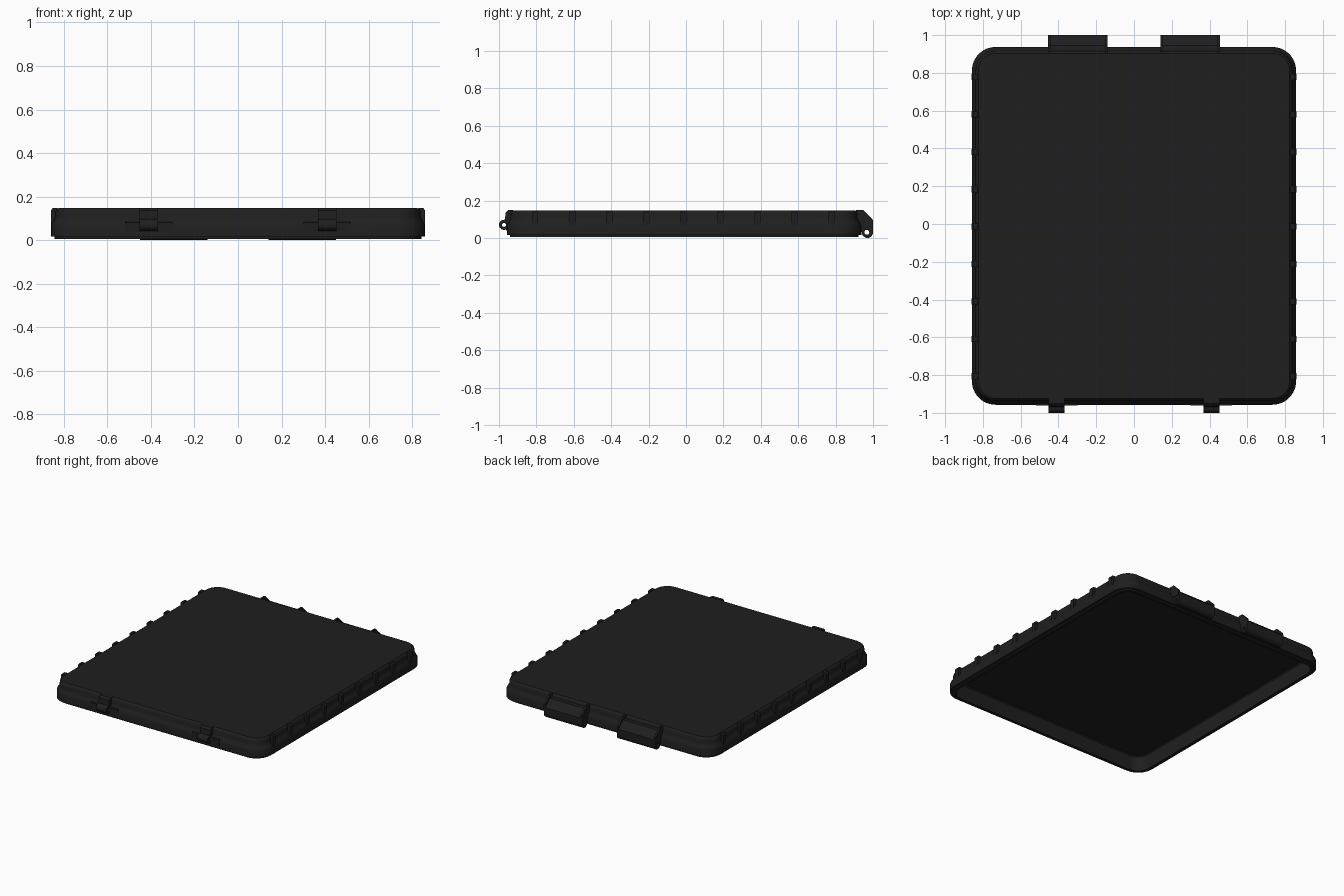
import bpy, bmesh, math

if "Cube" in bpy.data.objects:
    bpy.data.objects.remove(bpy.data.objects["Cube"])

mat = bpy.data.materials.new("matte black plastic")
mat.diffuse_color = (0.0135, 0.0135, 0.0135, 1)
mat.use_nodes = True
mat.node_tree.nodes["Principled BSDF"].inputs["Base Color"].default_value = mat.diffuse_color

X, Y0, Y1, R = 0.858, -0.957, 0.937, 0.125   # shell footprint and corner radius


def finish(ob, angle=35):
    ob.data.materials.clear()
    ob.data.materials.append(mat)
    bpy.ops.object.select_all(action='DESELECT')
    ob.select_set(True)
    bpy.context.view_layer.objects.active = ob
    bpy.ops.object.shade_smooth_by_angle(angle=math.radians(angle))
    return ob


def from_bmesh(name, bm):
    bmesh.ops.recalc_face_normals(bm, faces=bm.faces)
    me = bpy.data.meshes.new(name)
    bm.to_mesh(me)
    bm.free()
    ob = bpy.data.objects.new(name, me)
    bpy.context.collection.objects.link(ob)
    return finish(ob)


def ring(bm, inset, z, seg=12):
    """Rounded rectangle of vertices, inset from the footprint."""
    r = max(R - inset, 0.02)
    ax, b0, b1 = X - inset - r, Y0 + inset + r, Y1 - inset - r
    verts = []
    for k, (cx, cy) in enumerate([(ax, b1), (-ax, b1), (-ax, b0), (ax, b0)]):
        for i in range(seg + 1):
            a = (k + i / seg) * math.pi / 2
            verts.append(bm.verts.new((cx + r * math.cos(a), cy + r * math.sin(a), z)))
    return verts


def extrude_side(name, x, width, loops):
    """Side outline in (y, z), with optional holes, extruded along x."""
    cu = bpy.data.curves.new(name, 'CURVE')
    cu.dimensions = '2D'
    cu.fill_mode = 'BOTH'
    cu.extrude = width / 2
    for pts in loops:
        sp = cu.splines.new('POLY')
        sp.points.add(len(pts) - 1)
        for p, (y, z) in zip(sp.points, pts):
            p.co = (y, z, 0, 1)
        sp.use_cyclic_u = True
    ob = bpy.data.objects.new(name, cu)
    ob.location.x = x
    ob.rotation_euler = (math.pi / 2, 0, math.pi / 2)
    bpy.context.collection.objects.link(ob)
    bpy.ops.object.select_all(action='DESELECT')
    ob.select_set(True)
    bpy.context.view_layer.objects.active = ob
    bpy.ops.object.convert(target='MESH')
    return finish(bpy.context.view_layer.objects.active)


def arc(cy, cz, r, a0, a1, n=12):
    return [(cy + r * math.cos(math.radians(a0 + (a1 - a0) * i / n)),
             cz + r * math.sin(math.radians(a0 + (a1 - a0) * i / n))) for i in range(n + 1)]


# Hollow lid shell: ceiling, inner wall, stepped rim, outer wall with cove, top
profile = [(0.05, 0.118), (0.042, 0.11), (0.038, 0.006), (0.016, 0.006), (0.016, 0.016),
           (0.0, 0.017), (0.0, 0.07), (0.006, 0.082), (0.015, 0.094), (0.019, 0.108),
           (0.02, 0.128), (0.024, 0.14), (0.034, 0.148)]
bm = bmesh.new()
rings = [ring(bm, i, z) for i, z in profile]
for a, b in zip(rings, rings[1:]):
    for i in range(len(a)):
        j = (i + 1) % len(a)
        bm.faces.new((a[i], a[j], b[j], b[i]))
bm.faces.new(rings[0])
bm.faces.new(rings[-1])
from_bmesh("lid_shell", bm)

# Stiffening ribs along both long sides
bm = bmesh.new()
rib = [(0.828, 0.068), (0.858, 0.068), (0.859, 0.078), (0.859, 0.138), (0.85, 0.148), (0.828, 0.148)]
for s in (-1, 1):
    for k in range(9):
        y = -0.806 + k * 0.198
        ends = [[bm.verts.new((s * px, y + d, pz)) for px, pz in rib] for d in (-0.016, 0.016)]
        bm.faces.new(ends[0])
        bm.faces.new(ends[1])
        for i in range(len(rib)):
            j = (i + 1) % len(rib)
            bm.faces.new((ends[0][i], ends[0][j], ends[1][j], ends[1][i]))
from_bmesh("side_ribs", bm)

for s, side in ((-1, "left"), (1, "right")):
    # Front latch lug with a pin hole
    lug = [(-0.925, 0.149), (-0.95, 0.149), (-0.964, 0.136), (-0.968, 0.098)]
    lug += arc(-0.973, 0.07, 0.027, 100, 300) + [(-0.945, 0.042), (-0.925, 0.042)]
    extrude_side(side + "_latch_lug", s * 0.41, 0.084,
                 [lug, arc(-0.973, 0.07, 0.011, 0, 330, 11)])
    # Raised pad behind the latch
    extrude_side(side + "_latch_pad", s * 0.41, 0.22,
                 [[(-0.94, 0.04), (-0.962, 0.04), (-0.962, 0.082), (-0.94, 0.086)]])

    # Back hinge hood ending in a pin barrel
    hood = [(0.91, 0.126), (0.946, 0.126), (0.992, 0.088), (1.0, 0.078)]
    hood += arc(0.97, 0.03, 0.03, 0, -180) + [(0.938, 0.04), (0.91, 0.05)]
    extrude_side(side + "_hinge", s * 0.295, 0.31,
                 [hood, arc(0.967, 0.03, 0.013, 0, 330, 11)])
    # Thin end cheeks of the hinge
    cheek = [(0.91, 0.149), (0.948, 0.149), (0.957, 0.139), (0.998, 0.098), (1.0, 0.086),
             (1.0, 0.06), (0.91, 0.06)]
    for x in (0.147, 0.447):
        extrude_side(side + "_hinge_cheek", s * x, 0.014, [cheek])
